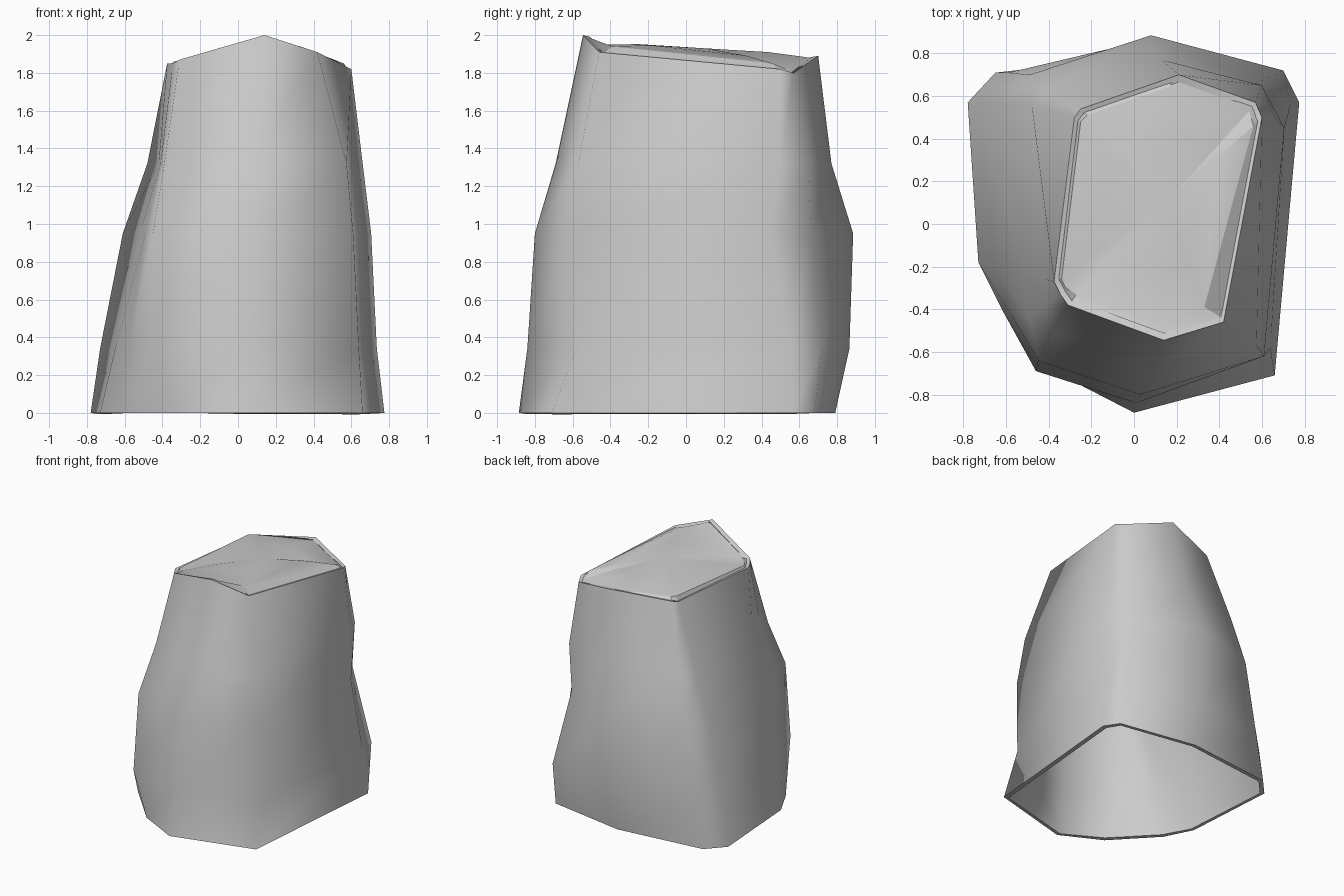
import bpy, bmesh
from mathutils import Vector

if "Cube" in bpy.data.objects:
    bpy.data.objects.remove(bpy.data.objects["Cube"])


def make_object(name, verts, faces, angle, thickness=0):
    mesh = bpy.data.meshes.new(name)
    mesh.from_pydata(verts, [], faces)
    bm = bmesh.new()
    bm.from_mesh(mesh)
    bmesh.ops.recalc_face_normals(bm, faces=bm.faces)
    bm.to_mesh(mesh)
    bm.free()
    ob = bpy.data.objects.new(name, mesh)
    bpy.context.collection.objects.link(ob)
    bpy.context.view_layer.objects.active = ob
    ob.select_set(True)
    if thickness:
        solid = ob.modifiers.new("thickness", 'SOLIDIFY')
        solid.thickness = thickness
        solid.offset = -1
        bpy.ops.object.modifier_apply(modifier=solid.name)
    bpy.ops.object.shade_smooth_by_angle(angle=angle)
    ob.select_set(False)
    return ob


# Cross-sections (x, y), counter-clockwise from the left rear corner
levels = [0.0, 0.34, 0.95, 1.32]
rings = [
    [(-.78, .57), (-.73, -.18), (-.62, -.40), (-.32, -.72), (0, -.885),
     (.66, -.71), (.775, .57), (.70, .68), (.07, .79), (-.65, .71)],
    [(-.73, .57), (-.65, -.20), (-.58, -.42), (-.46, -.69), (.01, -.84),
     (.64, -.58), (.735, .56), (.70, .72), (.07, .865), (-.59, .71)],
    [(-.61, .57), (-.52, -.23), (-.49, -.44), (-.45, -.64), (.03, -.80),
     (.61, -.62), (.705, .45), (.57, .66), (.08, .885), (-.49, .70)],
    [(-.48, .56), (-.42, -.26), (-.41, -.38), (-.39, -.50), (.08, -.69),
     (.575, -.57), (.66, .50), (.60, .65), (.13, .77), (-.40, .64)],
]
# Uneven broken rim
top = [(-.28, .50, 1.84), (-.375, -.27, 1.85), (-.345, -.33, 1.85),
       (-.31, -.38, 1.87), (.14, -.545, 2.0), (.42, -.46, 1.91),
       (.60, .50, 1.82), (.57, .57, 1.80), (.21, .70, 1.89), (-.25, .54, 1.85)]

# Hollow outer wall
n = len(top)
verts = [(x, y, z) for z, ring in zip(levels, rings) for x, y in ring] + top
faces = [(r * n + i, r * n + (i + 1) % n, (r + 1) * n + (i + 1) % n, (r + 1) * n + i)
         for r in range(len(levels)) for i in range(n)]
make_object("outer_wall", verts, faces, 1.35, 0.035)

# Slightly domed cap: edge tucked into the rim, bevel strip, gentle crown
center = Vector((.15, .10, 1.93))
edge = [tuple(Vector(p).lerp(center, 0.04) - Vector((0, 0, .008))) for p in top]
cap = [(-.25, .48, 1.87), (-.34, -.26, 1.86), (-.32, -.30, 1.86), (-.27, -.33, 1.88),
       (.14, -.48, 1.95), (.33, -.39, 1.94), (.56, .46, 1.85), (.54, .53, 1.82),
       (.21, .66, 1.88), (-.22, .51, 1.87)]
inner = [tuple(Vector(p).lerp(center, 0.4) + Vector((0, 0, 0.01))) for p in cap]
faces = [(r * n + i, r * n + (i + 1) % n, (r + 1) * n + (i + 1) % n, (r + 1) * n + i)
         for r in range(2) for i in range(n)]
faces += [(2 * n + i, 2 * n + (i + 1) % n, 3 * n) for i in range(n)]
make_object("top_cap", edge + cap + inner + [tuple(center)], faces, 0.4)
